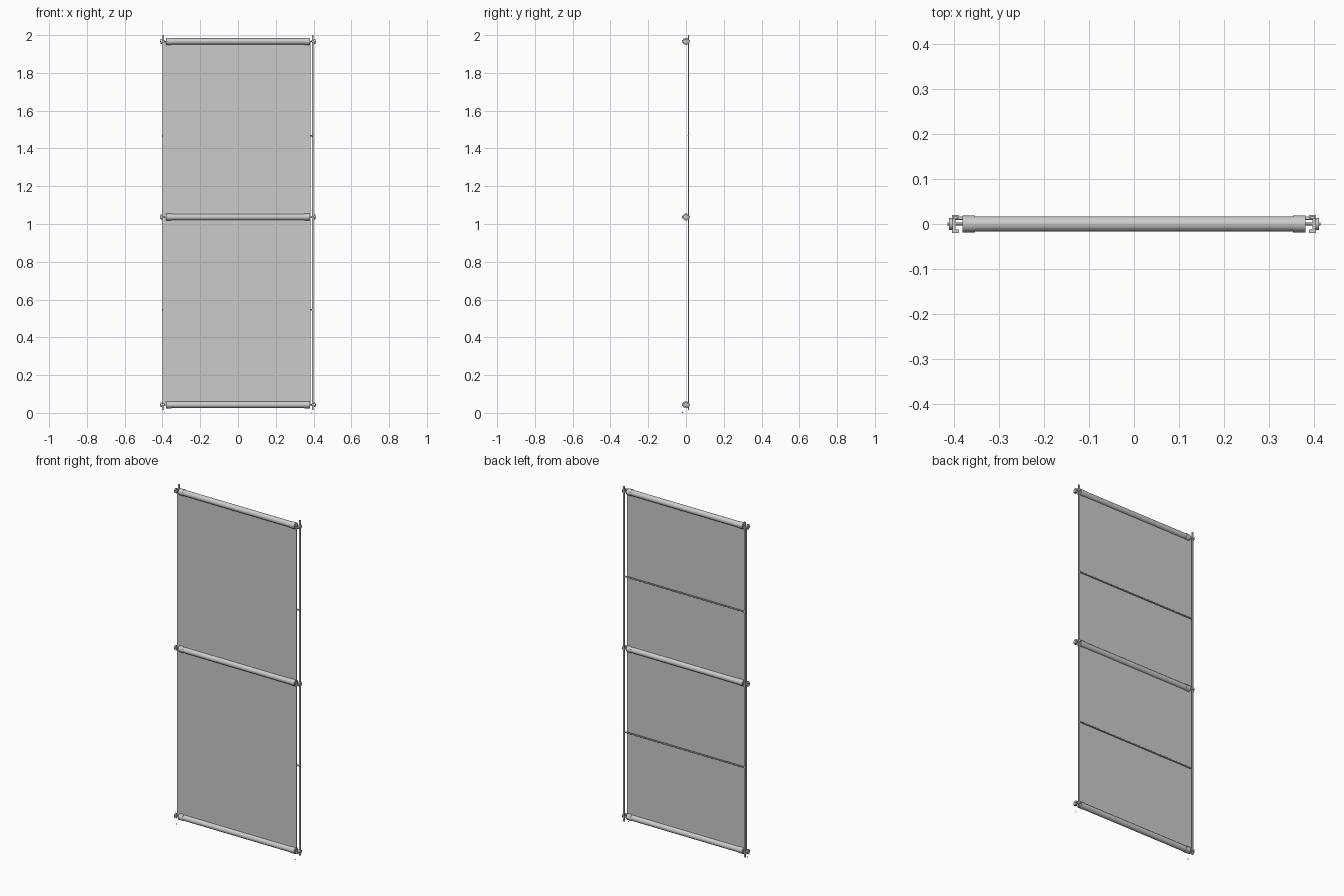
import bpy
import math

if "Cube" in bpy.data.objects:
    bpy.data.objects.remove(bpy.data.objects["Cube"])

grey = bpy.data.materials.new("light_grey")
grey.use_nodes = True
colour = (0.6, 0.6, 0.6, 1)
grey.diffuse_color = colour
grey.node_tree.nodes["Principled BSDF"].inputs["Base Color"].default_value = colour


def finish(name):
    ob = bpy.context.object
    ob.name = name
    ob.data.materials.append(grey)
    return ob


def box(name, lo, hi):
    centre = [(a + b) / 2 for a, b in zip(lo, hi)]
    bpy.ops.mesh.primitive_cube_add(size=1, location=centre)
    ob = finish(name)
    ob.scale = [b - a for a, b in zip(lo, hi)]
    bpy.ops.object.transform_apply(location=False, rotation=False, scale=True)
    return ob


def rod(name, x0, x1, z, radius, y=0, sides=32):
    """Round bar along x."""
    bpy.ops.mesh.primitive_cylinder_add(
        vertices=sides, radius=radius, depth=abs(x1 - x0),
        location=((x0 + x1) / 2, y, z), rotation=(0, math.pi / 2, 0))
    ob = finish(name)
    bpy.ops.object.shade_smooth_by_angle()
    return ob


# Thin sheet stretched between the rollers
rollers = {"bottom": 0.043, "middle": 1.037, "top": 1.967}
box("sheet", (-0.40, -0.001, rollers["bottom"]), (0.385, 0.001, rollers["top"]))

# Rollers with end sleeves and hooked brackets
for level, z in rollers.items():
    rod(level + "_roller", -0.36, 0.36, z, 0.0167)
    for side, s in (("left", 1), ("right", -1)):
        tag = level + "_" + side
        rod(tag + "_sleeve", s * 0.352, s * 0.38, z, 0.0185)
        rod(tag + "_axle", s * 0.37, s * 0.413, z, 0.003, sides=12)
        rod(tag + "_bracket_disc", s * 0.402, s * 0.41, z, 0.013, sides=24)
        x0, x1 = sorted((s * 0.388, s * 0.403))
        for end, t in (("front", -1), ("back", 1)):
            y0, y1 = sorted((t * 0.012, t * 0.02))
            box(tag + "_" + end + "_hook", (x0, y0, z - 0.006), (x1, y1, z + 0.006))
        box(tag + "_bracket_arm", (min(s * 0.396, s * 0.403), -0.014, z - 0.004),
            (max(s * 0.396, s * 0.403), 0.014, z + 0.004))

# Upright rails behind the sheet, with small feet
for side, s in (("left", 1), ("right", -1)):
    x = s * 0.396
    box(side + "_rail", (x - 0.005, 0.0115, 0.015), (x + 0.005, 0.0165, 2.0))
    x = s * 0.39
    box(side + "_foot", (x - 0.002, -0.02, 0), (x + 0.002, -0.016, 0.004))

# Slim cross bars joining the rails
for name, z in (("lower_cross_bar", 0.545), ("upper_cross_bar", 1.467)):
    rod(name, -0.402, 0.398, z, 0.004, y=0.013, sides=12)
